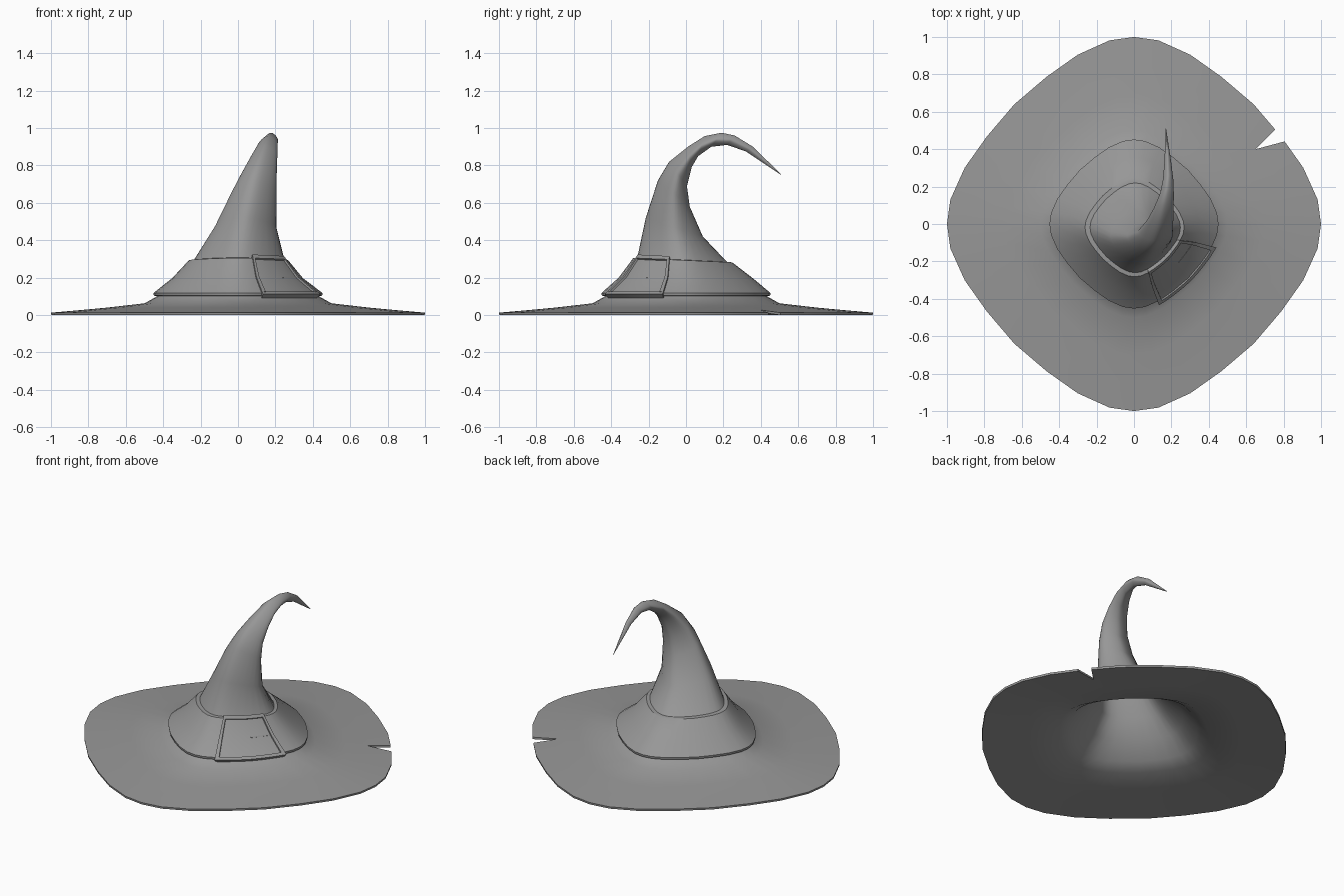
import bpy, bmesh, math
from mathutils import Vector

if "Cube" in bpy.data.objects:
    bpy.data.objects.remove(bpy.data.objects["Cube"])

# Outline angles: points gather towards the four rounded tips
Q = [0, 7.6, 18.4, 30.7, 45, 59.3, 71.6, 82.4]
ANGLES = [math.radians(q + 90 * k) for k in range(4) for q in Q]
N = len(ANGLES)

felt = bpy.data.materials.new("dark_grey_felt")
felt.diffuse_color = (0.31, 0.31, 0.31, 1)
felt.use_nodes = True
felt.node_tree.nodes["Principled BSDF"].inputs["Base Color"].default_value = felt.diffuse_color


def unit(a):
    # rounded-diamond outline shared by brim, band and crown
    r = 0.905 + 0.095 * abs(math.cos(2 * a)) ** 3
    return r * math.cos(a), r * math.sin(a)


def flat(r, z):
    return (-r, z, r, z, -r, r)


def shrink(ring, k):
    y0, z0, y1, z1, xl, xr = ring
    s = lambda a, b: ((a + b) / 2 + (a - b) / 2 * k, (a + b) / 2 + (b - a) / 2 * k)
    (ya, yb), (za, zb), (xa, xb) = s(y0, y1), s(z0, z1), s(xl, xr)
    return (ya, za, yb, zb, xa, xb)


def point(ring, a):
    # ring = front (y, z), back (y, z), left x, right x
    y0, z0, y1, z1, xl, xr = ring
    u, v = unit(a)
    return Vector(((xl + xr) / 2 + u * (xr - xl) / 2,
                   (y0 + y1) / 2 + v * (y1 - y0) / 2,
                   (z0 + z1) / 2 + v * (z1 - z0) / 2))


def finish(bm, name):
    bmesh.ops.recalc_face_normals(bm, faces=bm.faces)
    me = bpy.data.meshes.new(name)
    bm.to_mesh(me)
    bm.free()
    me.materials.append(felt)
    ob = bpy.data.objects.new(name, me)
    bpy.context.collection.objects.link(ob)
    return ob


def smooth(ob, deg):
    bpy.ops.object.select_all(action='DESELECT')
    ob.select_set(True)
    bpy.context.view_layer.objects.active = ob
    bpy.ops.object.shade_smooth_by_angle(angle=math.radians(deg))


def loft(name, rings, wrap=False):
    bm = bmesh.new()
    rows = [[bm.verts.new(point(r, a)) for a in ANGLES] for r in rings]
    pairs = list(zip(rows, rows[1:])) + ([(rows[-1], rows[0])] if wrap else [])
    for a, b in pairs:
        for i in range(N):
            j = (i + 1) % N
            bm.faces.new((a[i], a[j], b[j], b[i]))
    if not wrap:
        bm.faces.new(rows[0])
        bm.faces.new(rows[-1])
    return finish(bm, name)


# Hat body: hollow inside, brim edge, outside, curled tip
crown = [
    (-0.262, 0.30, 0.228, 0.275, -0.24, 0.25),
    (-0.215, 0.52, 0.09, 0.42, -0.125, 0.205),
    (-0.15, 0.72, 0.02, 0.58, -0.035, 0.206),
    (-0.09, 0.82, 0.005, 0.69, 0.02, 0.207),
    (0.01, 0.90, 0.03, 0.79, 0.07, 0.21),
    (0.10, 0.957, 0.065, 0.85, 0.105, 0.212),
    (0.19, 0.975, 0.135, 0.90, 0.14, 0.213),
    (0.26, 0.96, 0.22, 0.91, 0.155, 0.21),
    (0.355, 0.902, 0.32, 0.875, 0.163, 0.198),
    (0.51, 0.752, 0.508, 0.75, 0.169, 0.172),
]
inside = [shrink(r, 0.92) for r in crown[:6]][::-1]
inside += [flat(r, z) for r, z in ((0.32, 0.185), (0.415, 0.09), (0.49, 0.05),
                                   (0.70, 0.027), (0.85, 0.014), (0.998, 0.0))]
outside = [flat(r, z) for r, z in ((1.0, 0.013), (0.85, 0.026), (0.70, 0.04),
                                   (0.50, 0.063), (0.43, 0.102), (0.34, 0.19))]
hat = loft("hat", inside + outside + crown)

# Torn notch in the brim
bm = bmesh.new()
tip, ea, eb = Vector((0.65, 0.40, 0)), Vector((0.75, 0.50, 0)), Vector((0.80, 0.44, 0))
tri = [tip, tip + (eb - tip) * 1.8, tip + (ea - tip) * 1.8]
face = bm.faces.new([bm.verts.new(p - Vector((0, 0, 0.1))) for p in tri])
ext = bmesh.ops.extrude_face_region(bm, geom=[face])["geom"]
bmesh.ops.translate(bm, vec=(0, 0, 0.3), verts=[v for v in ext if isinstance(v, bmesh.types.BMVert)])
cutter = finish(bm, "notch_cutter")
cutter.hide_render = True
mod = hat.modifiers.new("notch", 'BOOLEAN')
mod.operation, mod.solver, mod.object = 'DIFFERENCE', 'EXACT', cutter
bpy.context.view_layer.objects.active = hat
bpy.ops.object.modifier_apply(modifier=mod.name)
bpy.data.objects.remove(cutter)
smooth(hat, 45)

# Hat band
band_rings = [
    flat(0.452, 0.118),
    (-0.36, 0.20, 0.36, 0.195, -0.352, 0.347),
    (-0.282, 0.305, 0.247, 0.282, -0.262, 0.268),
]
band = loft("hat_band", [flat(0.42, 0.10), flat(0.45, 0.104)] + band_rings
            + [(-0.255, 0.308, 0.219, 0.284, -0.235, 0.243), flat(0.32, 0.19)], wrap=True)
smooth(band, 35)


# Buckle on the front right of the band
def on_band(a, t, off):
    k = 0 if t < 0.5 else 1
    p = point(band_rings[k], a).lerp(point(band_rings[k + 1], a), t * 2 - k)
    return p + Vector((math.cos(a) * 0.7, math.sin(a) * 0.7, 0.7)) * off


def slab(name, a0, a1, t0, t1, lo, hi, n=8, m=6):
    bm = bmesh.new()
    grid = {}
    for k, off in enumerate((lo, hi)):
        for i in range(n + 1):
            for j in range(m + 1):
                a = math.radians(a0 + (a1 - a0) * i / n)
                grid[i, j, k] = bm.verts.new(on_band(a, t0 + (t1 - t0) * j / m, off))
    for i in range(n):
        for j in range(m):
            for k in (0, 1):
                bm.faces.new([grid[i + x, j + y, k] for x, y in ((0, 0), (1, 0), (1, 1), (0, 1))])
    edge = ([(i, 0) for i in range(n)] + [(n, j) for j in range(m)]
            + [(i, m) for i in range(n, 0, -1)] + [(0, j) for j in range(m, 0, -1)])
    for p, q in zip(edge, edge[1:] + edge[:1]):
        bm.faces.new((grid[*p, 0], grid[*q, 0], grid[*q, 1], grid[*p, 1]))
    smooth(finish(bm, name), 35)


slab("buckle_bottom", -73, -16, -0.08, 0.0, -0.02, 0.010)
slab("buckle_top", -73, -16, 0.97, 1.06, -0.02, 0.010)
slab("buckle_left", -73, -70, 0.0, 0.97, -0.02, 0.010)
slab("buckle_right", -19, -16, 0.0, 0.97, -0.02, 0.010)
slab("buckle_prong", -40, -19, 0.50, 0.53, -0.015, 0.001)
